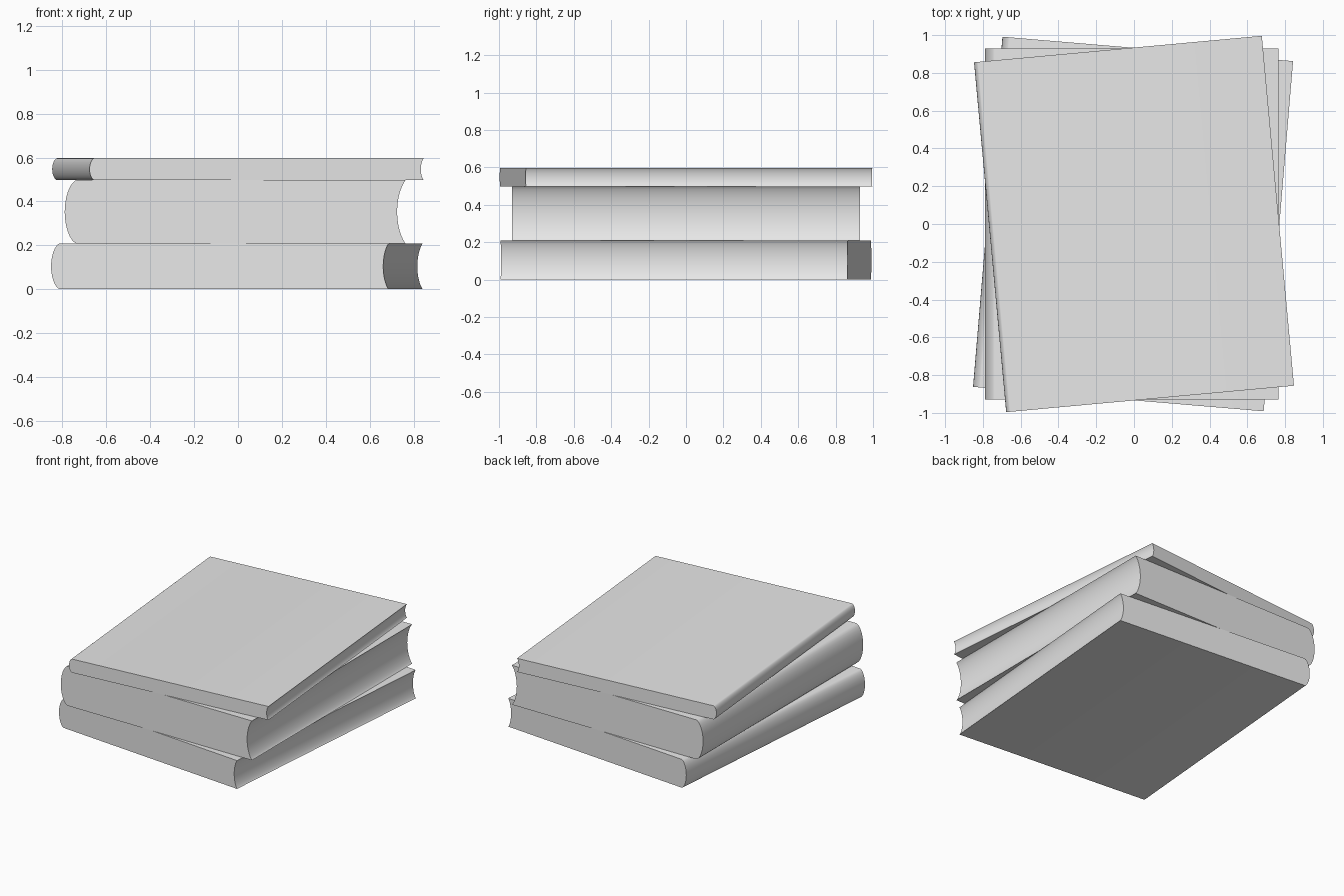
import bpy, bmesh
from math import radians, sin, cos, pi

cube = bpy.data.objects.get("Cube")
if cube:
    bpy.data.objects.remove(cube, do_unlink=True)

# One plain grey for the whole stack
GREY = (0.8, 0.8, 0.8, 1)
grey = bpy.data.materials.new("plain grey")
grey.use_nodes = True
grey.diffuse_color = GREY
grey.node_tree.nodes["Principled BSDF"].inputs["Base Color"].default_value = GREY

STEPS = 14
HALF_LENGTH = 0.93


def book(name, left, right, bottom, top, bulge, hollow, turn, shift):
    """Extrude a book section: rounded spine at left, hollow page edge at right."""
    mid, half = (bottom + top) / 2, (top - bottom) / 2
    angles = [pi * i / STEPS for i in range(STEPS + 1)]
    spine = [(left + bulge * (1 - sin(a) ** 1.2), mid + half * cos(a)) for a in angles]
    pages = [(right - hollow * sin(a) ** 1.6, mid - half * cos(a)) for a in angles]
    bm = bmesh.new()
    section = bm.faces.new([bm.verts.new((x, -HALF_LENGTH, z)) for x, z in spine + pages])
    extruded = bmesh.ops.extrude_face_region(bm, geom=[section])["geom"]
    bmesh.ops.translate(bm, vec=(0, 2 * HALF_LENGTH, 0),
                        verts=[v for v in extruded if isinstance(v, bmesh.types.BMVert)])
    bmesh.ops.recalc_face_normals(bm, faces=bm.faces)
    mesh = bpy.data.meshes.new(name)
    bm.to_mesh(mesh)
    bm.free()
    mesh.materials.append(grey)
    obj = bpy.data.objects.new(name, mesh)
    bpy.context.collection.objects.link(obj)
    obj.rotation_euler.z = radians(turn)
    obj.location.x = shift
    # Smooth spine and page hollow, sharp cover edges
    bpy.ops.object.select_all(action="DESELECT")
    obj.select_set(True)
    bpy.context.view_layer.objects.active = obj
    bpy.ops.object.shade_smooth_by_angle(angle=radians(35))


# Stack, from the bottom up
book("bottom_book", -0.772, 0.772, 0.0, 0.208, 0.04, 0.025, -4.8, -0.005)
book("middle_book", -0.79, 0.765, 0.208, 0.497, 0.055, 0.04, 0, 0)
book("top_book", -0.765, 0.765, 0.497, 0.597, 0.022, 0.014, 5.25, 0)
